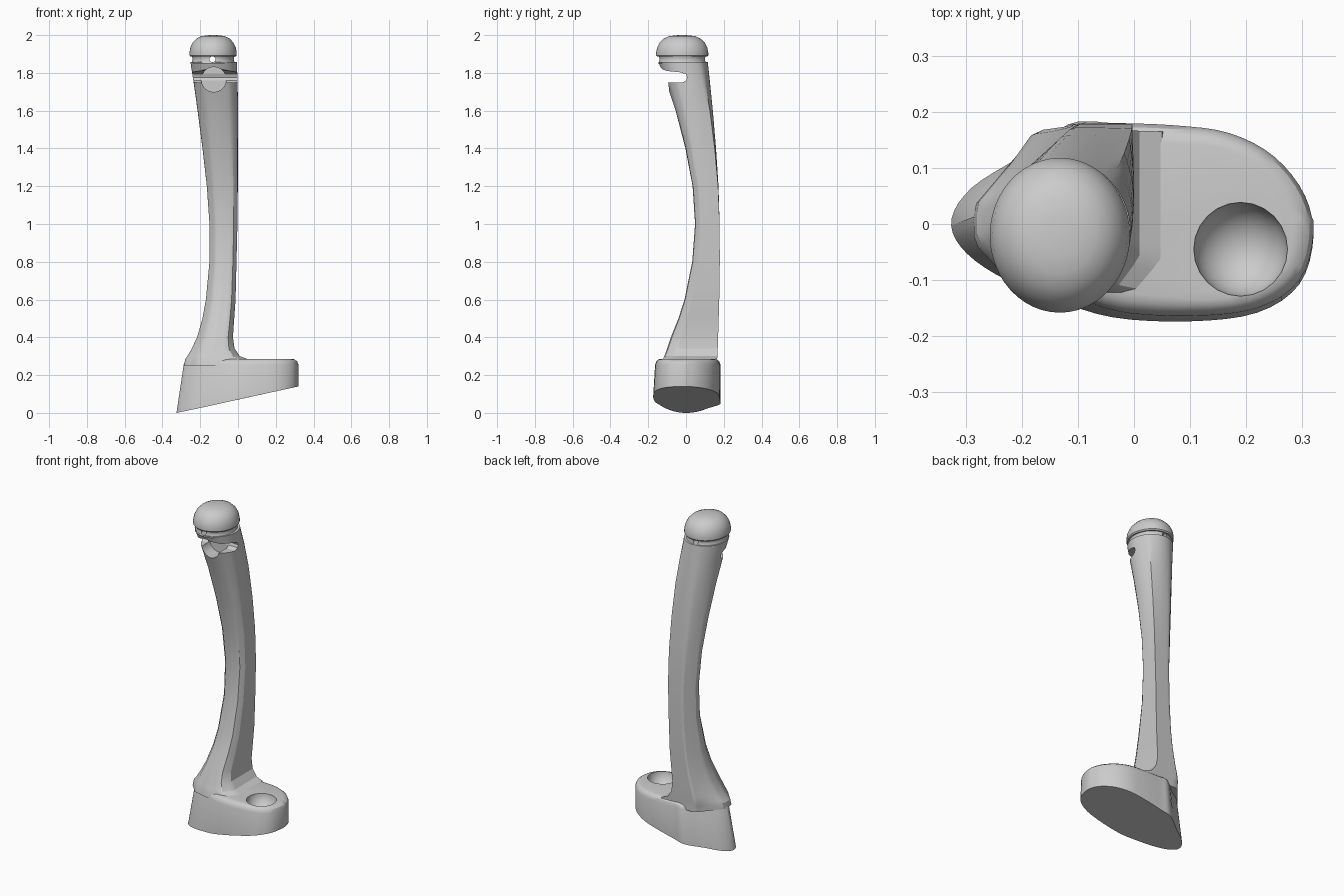
import bpy, bmesh, math
from mathutils import Vector, Matrix

if "Cube" in bpy.data.objects:
    bpy.data.objects.remove(bpy.data.objects["Cube"])

N = 48
HEAD = (-0.132, -0.02)


def finish(name, bm, angle=30):
    bmesh.ops.recalc_face_normals(bm, faces=bm.faces)
    me = bpy.data.meshes.new(name)
    bm.to_mesh(me)
    bm.free()
    ob = bpy.data.objects.new(name, me)
    bpy.context.collection.objects.link(ob)
    smooth(ob, angle)
    return ob


def smooth(ob, angle=30):
    bpy.ops.object.select_all(action='DESELECT')
    ob.select_set(True)
    bpy.context.view_layer.objects.active = ob
    bpy.ops.object.shade_smooth_by_angle(angle=math.radians(angle))


def loft(name, rings, angle=30):
    bm = bmesh.new()
    loops = [[bm.verts.new(p) for p in r] for r in rings]
    for a, b in zip(loops, loops[1:]):
        for i in range(len(a)):
            j = (i + 1) % len(a)
            bm.faces.new((a[i], a[j], b[j], b[i]))
    bm.faces.new(loops[0][::-1])
    bm.faces.new(loops[-1])
    return finish(name, bm, angle)


def cut(ob, cutter):
    cutter.hide_render = True
    mod = ob.modifiers.new("cut", 'BOOLEAN')
    mod.operation, mod.object, mod.solver = 'DIFFERENCE', cutter, 'EXACT'
    bpy.context.view_layer.objects.active = ob
    bpy.ops.object.modifier_apply(modifier=mod.name)
    bpy.data.objects.remove(cutter)
    smooth(ob)


def closed_curve(pts, steps=4):
    # Catmull-Rom curve through a closed outline
    out, n = [], len(pts)
    for i in range(n):
        a, b, c, d = (Vector(pts[(i + k) % n]) for k in (-1, 0, 1, 2))
        for s in range(steps):
            t = s / steps
            out.append(0.5 * (2 * b + (c - a) * t + (2 * a - 5 * b + 4 * c - d) * t * t
                              + (3 * b - a - 3 * c + d) * t ** 3))
    return out


def rod(name, r, length, loc, axis):
    bm = bmesh.new()
    bmesh.ops.create_cone(bm, cap_ends=True, segments=24, radius1=r, radius2=r, depth=length,
                          matrix=Matrix.Translation(loc) @ Matrix.Rotation(math.pi / 2, 4, axis))
    return finish(name, bm)


# Base: oval block with a sloping underside and a rounded upper rim
outline = closed_curve([(0.32, -0.03), (0.305, 0.05), (0.25, 0.12), (0.17, 0.162), (0.07, 0.176),
                        (-0.05, 0.18), (-0.12, 0.178), (-0.21, 0.118), (-0.29, 0.065), (-0.325, 0.01),
                        (-0.31, -0.04), (-0.25, -0.09), (-0.15, -0.135), (-0.04, -0.17),
                        (0.1, -0.179), (0.22, -0.165), (0.295, -0.115)])


def base_ring(z, inset):
    ring = []
    for p in outline:
        low = 0.14 * (p.x + 0.325) / 0.645
        h = low if z is None else z
        x = p.x + (0.15 * h * min(1, -p.x / 0.2) if p.x < 0 else 0)
        y = p.y + (0.06 * h if p.y < 0 else 0)
        v = Vector((x, y))
        v -= v.normalized() * inset
        ring.append((v.x, v.y, h))
    return ring


base = loft("base", [base_ring(None, 0), base_ring(0.255, 0), base_ring(0.273, 0.007),
                     base_ring(0.283, 0.02), base_ring(0.286, 0.035)])

# Round dish in the base
bm = bmesh.new()
bmesh.ops.create_uvsphere(bm, u_segments=24, v_segments=16, radius=0.084,
                          matrix=Matrix.Translation((0.19, -0.045, 0.29)))
cut(base, finish("dish_cutter", bm))

# Stem: faceted section with one square corner, turning round towards the top
section = [(1, 1), (-0.35, 1), (-1, 0.1), (-1, -0.35), (-0.6, -0.85), (-0.1, -1), (0.7, -1), (1, -0.6)]


def section_radius(a):
    d = Vector((math.cos(a), math.sin(a)))
    for p, q in zip(section, section[1:] + section[:1]):
        p, e = Vector(p), Vector(q) - Vector(p)
        den = d.x * e.y - d.y * e.x
        if abs(den) > 1e-9:
            t = (p.x * e.y - p.y * e.x) / den
            s = (p.x * d.y - p.y * d.x) / den
            if t > 0 and -1e-6 <= s <= 1 + 1e-6:
                return t
    return 1


# height, left, right, front, back, roundness
levels = [(0.25, -0.285, 0.06, -0.13, 0.165, 0), (0.285, -0.28, 0.05, -0.122, 0.165, 0),
          (0.30, -0.268, 0.01, -0.115, 0.166, 0), (0.34, -0.245, -0.018, -0.1, 0.168, 0),
          (0.4, -0.217, -0.027, -0.08, 0.17, 0), (0.5, -0.188, -0.02, -0.04, 0.173, 0),
          (0.6, -0.17, -0.013, -0.008, 0.176, 0), (0.8, -0.151, -0.008, 0.033, 0.179, 0),
          (1.0, -0.151, -0.003, 0.048, 0.178, 0), (1.2, -0.165, -0.001, 0.035, 0.172, 0.1),
          (1.4, -0.188, 0, -0.003, 0.159, 0.3), (1.6, -0.214, 0, -0.055, 0.142, 0.55),
          (1.75, -0.235, -0.002, -0.105, 0.127, 0.8), (1.858, -0.252, -0.006, -0.146, 0.115, 1)]
rings = []
for z, xl, xr, yf, yb, t in levels:
    ring = []
    for i in range(N):
        a = 2 * math.pi * i / N
        r = section_radius(a) * (1 - t) + t
        ring.append(((xl + xr) / 2 + r * math.cos(a) * (xr - xl) / 2,
                     (yf + yb) / 2 + r * math.sin(a) * (yb - yf) / 2, z))
    rings.append(ring)
stem = loft("stem", rings, 25)

# Notch near the top of the stem: cross slot with a rounded end, plus a round gouge
slot = [(-0.25, 1.748), (-0.02, 1.748), (0, 1.76), (0.006, 1.776), (0, 1.793),
        (-0.03, 1.803), (-0.1, 1.81), (-0.16, 1.832), (-0.25, 1.84)]
cut(stem, loft("slot_cutter", [[(x, y, z) for y, z in slot] for x in (-0.4, 0.1)]))
cut(stem, rod("gouge_cutter", 0.066, 0.24, (-0.128, -0.12, 1.765), 'X'))


# Head: narrow neck with a pin hole, and a domed cap
def oval_stack(name, profile):
    return loft(name, [[(HEAD[0] + s * 0.125 * math.cos(2 * math.pi * i / N),
                         HEAD[1] + s * 0.138 * math.sin(2 * math.pi * i / N), z)
                        for i in range(N)] for s, z in profile])


neck = oval_stack("neck", [(0.93, 1.85), (0.88, 1.866), (0.88, 1.88), (0.93, 1.895)])
cut(neck, rod("pin_hole_cutter", 0.016, 0.5, (-0.135, -0.02, 1.872), 'X'))
oval_stack("cap", [(0.96, 1.886), (1, 1.893), (1, 1.908), (0.96, 1.935), (0.86, 1.961),
                   (0.7, 1.982), (0.5, 1.994), (0.25, 1.999), (0.03, 2.0)])
